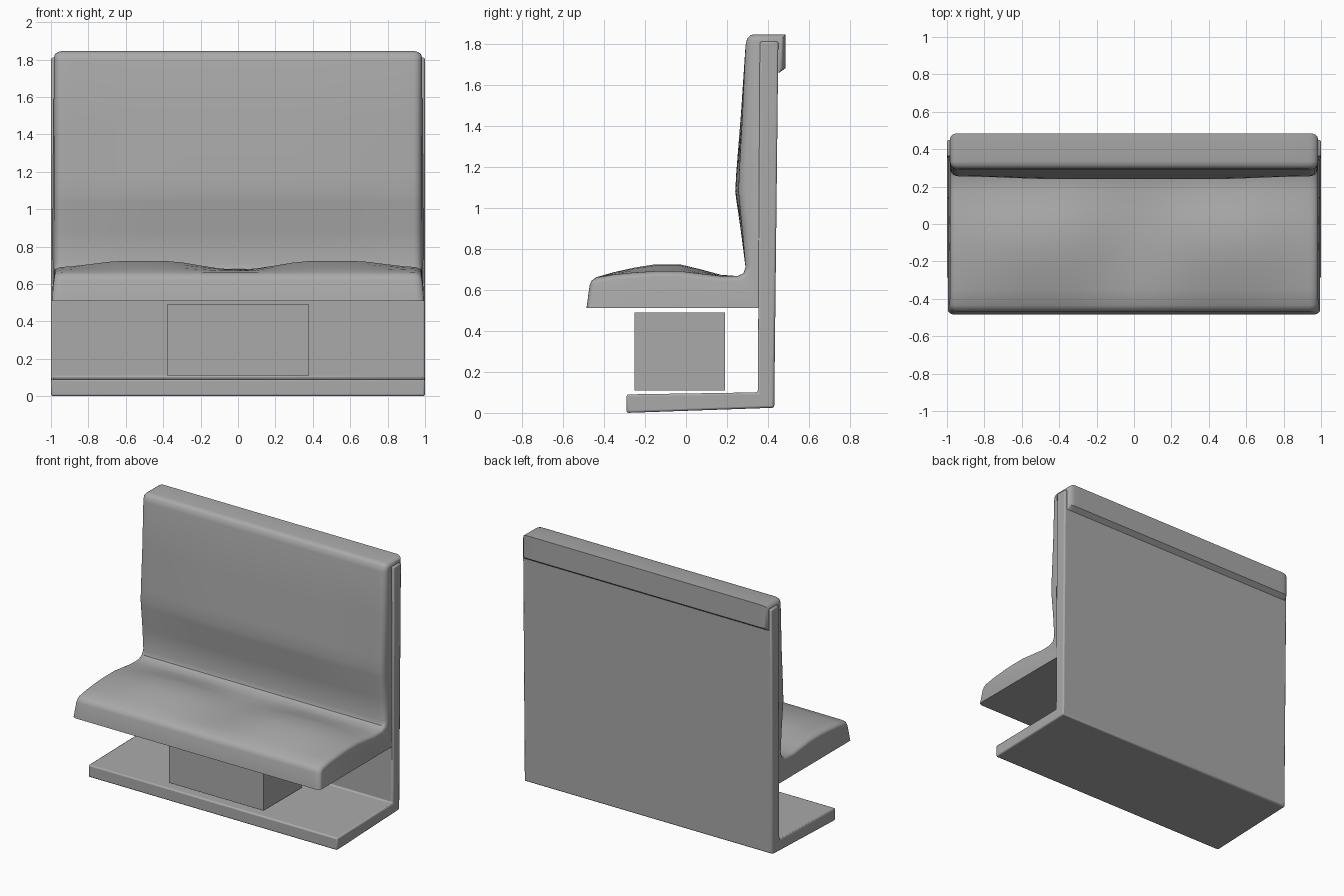
import bpy
import bmesh
import math

if "Cube" in bpy.data.objects:
    bpy.data.objects.remove(bpy.data.objects["Cube"], do_unlink=True)

grey = bpy.data.materials.new("plain grey")
grey.use_nodes = True
grey.diffuse_color = (0.4, 0.4, 0.4, 1)
grey.node_tree.nodes["Principled BSDF"].inputs["Base Color"].default_value = (0.4, 0.4, 0.4, 1)


def loft(name, sections, angle):
    """Skin a list of equal closed loops and cap both ends."""
    bm = bmesh.new()
    loops = [[bm.verts.new(p) for p in s] for s in sections]
    for a, b in zip(loops, loops[1:]):
        for i in range(len(a)):
            j = (i + 1) % len(a)
            bm.faces.new((a[i], a[j], b[j], b[i]))
    bm.faces.new(loops[0])
    bm.faces.new(loops[-1])
    bmesh.ops.recalc_face_normals(bm, faces=bm.faces)
    mesh = bpy.data.meshes.new(name)
    bm.to_mesh(mesh)
    bm.free()
    mesh.materials.append(grey)
    obj = bpy.data.objects.new(name, mesh)
    bpy.context.collection.objects.link(obj)
    bpy.ops.object.select_all(action="DESELECT")
    obj.select_set(True)
    bpy.context.view_layer.objects.active = obj
    bpy.ops.object.shade_smooth_by_angle(angle=math.radians(angle))
    return obj


def extrude(name, profile, half_width, bevel=0):
    obj = loft(name, [[(x, y, z) for y, z in profile] for x in (-half_width, half_width)], 30)
    if bevel:
        mod = obj.modifiers.new("soft edges", "BEVEL")
        mod.width = bevel
        mod.segments = 2
    return obj


def ramp(v, points):
    """Smoothed interpolation through a few (position, value) pairs."""
    for (a, fa), (b, fb) in zip(points, points[1:]):
        if v <= b:
            t = (v - a) / (b - a)
            t = t * t * (3 - 2 * t)
            return fa + (fb - fa) * t
    return points[-1][1]


# L-shaped floor and back panel
extrude("frame", [(-0.29, 0.0), (0.43, 0.025), (0.45, 1.81), (0.36, 1.81),
                  (0.35, 0.10), (-0.29, 0.09)], 1.0, 0.01)

# Box under the seat
extrude("under_seat_box", [(-0.25, 0.11), (0.19, 0.11), (0.19, 0.49), (-0.25, 0.49)], 0.38)

# Cushion profile: y, z, seat hump, inset direction at the ends (y, z)
profile = [
    (0.37, 0.51, 0, 0, 0), (-0.485, 0.51, 0, 0.5, 0),
    (-0.47, 0.62, 0, 0.6, -0.2), (-0.46, 0.645, 0, 0.6, -0.4),
    (-0.435, 0.66, 0.002, 0.3, -0.6), (-0.35, 0.67, 0.016, 0, -0.6),
    (-0.25, 0.674, 0.034, 0, -0.6), (-0.15, 0.676, 0.048, 0, -0.6),
    (-0.03, 0.676, 0.048, 0, -0.6), (0.07, 0.67, 0.03, 0, -0.6),
    (0.17, 0.665, 0.008, 0, -0.6), (0.25, 0.667, 0, 0.3, -0.5),
    (0.28, 0.68, 0, 0.6, -0.3), (0.29, 0.71, 0, 0.8, 0),
    (0.268, 0.88, 0, 1, 0), (0.245, 1.04, 0, 1, 0), (0.24, 1.08, 0, 1, 0),
    (0.245, 1.17, 0, 1, 0), (0.268, 1.46, 0, 1, 0), (0.29, 1.79, 0, 0.8, 0),
    (0.298, 1.825, 0, 0.7, -0.4), (0.313, 1.84, 0, 0.4, -0.6),
    (0.335, 1.845, 0, 0, -0.7), (0.485, 1.845, 0, -0.6, -0.7),
    (0.485, 1.68, 0, -0.6, 0), (0.45, 1.655, 0, 0, 0),
    (0.45, 1.80, 0, 0, 0), (0.37, 1.80, 0, 0, 0),
]
HALF, R = 0.995, 0.045
stations = [(0.1 * i, 0) for i in range(10)]
for k in range(6):
    a = math.radians(18 * k)
    stations.append((HALF - R * (1 - math.sin(a)), R * (1 - math.cos(a))))
stations = [(-x, r) for x, r in reversed(stations[1:])] + stations


def cushion_section(x, inset):
    hump = ramp(abs(x), [(0, 0), (0.42, 1), (0.6, 1), (0.98, 0.3)])
    flatten = 0.015 * ramp(abs(x), [(0, 0), (0.4, 0), (0.96, 1)])
    points = []
    for y, z, h, ny, nz in profile:
        taper = 1 - 0.012 * min(1, (z - 0.51) / 0.14)
        bulge = max(0, 0.29 - y) / 0.05 if z > 0.7 else 0
        points.append((x * taper, y + ny * inset + bulge * flatten, z + h * hump + nz * inset))
    return points


loft("seat_and_back_cushion", [cushion_section(x, r) for x, r in stations], 40)
